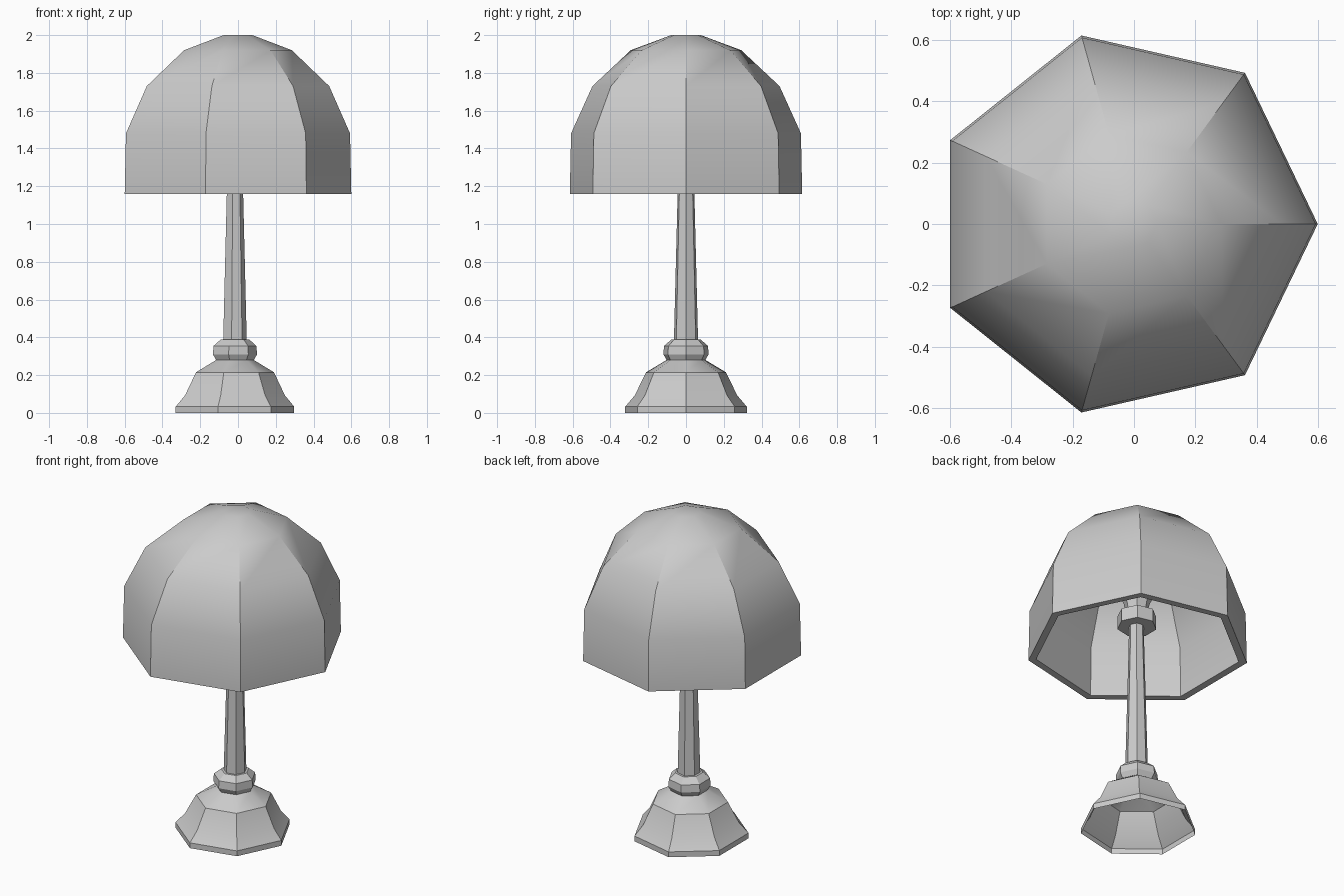
import bpy
import bmesh
import math

if "Cube" in bpy.data.objects:
    bpy.data.objects.remove(bpy.data.objects["Cube"])

SIDES = 7


def lathe(name, profile, x0, cap_start=False, cap_end=False):
    """Stack seven-sided rings (radius, z); each ring's bounding box is centred on x0."""
    bm = bmesh.new()
    shift = (1 - math.cos(math.pi / SIDES)) / 2
    rings = []
    for r, z in profile:
        ring = []
        for i in range(SIDES):
            a = 2 * math.pi * i / SIDES
            ring.append(bm.verts.new((x0 + r * (math.cos(a) - shift), r * math.sin(a), z)))
        rings.append(ring)
    for low, high in zip(rings, rings[1:]):
        for i in range(SIDES):
            j = (i + 1) % SIDES
            bm.faces.new((low[i], low[j], high[j], high[i]))
    if cap_start:
        bm.faces.new(rings[0][::-1])
    if cap_end:
        bm.faces.new(rings[-1])
    mesh = bpy.data.meshes.new(name)
    bm.to_mesh(mesh)
    bm.free()
    obj = bpy.data.objects.new(name, mesh)
    bpy.context.collection.objects.link(obj)
    bpy.ops.object.select_all(action='DESELECT')
    obj.select_set(True)
    bpy.context.view_layer.objects.active = obj
    bpy.ops.object.shade_smooth_by_angle(angle=math.radians(30))
    return obj


STAND_X = -0.016

# Hollow flared foot
lathe("base", [(0.33, 0), (0.33, 0.033), (0.278, 0.093), (0.217, 0.215), (0.105, 0.28)], STAND_X)

# Rounded collar above the foot
lathe("collar", [(0.105, 0.28), (0.123, 0.31), (0.119, 0.355), (0.08, 0.388), (0.06, 0.388)], STAND_X)

# Tapered pole
lathe("pole", [(0.0655, 0.385), (0.0455, 1.16), (0.043, 1.31)], STAND_X)

# Socket under the shade
lathe("socket", [(0.112, 1.30), (0.112, 1.38), (0.065, 1.40)], STAND_X, True, True)

# Bulb hidden inside the shade
lathe("bulb", [(0.06, 1.39), (0.075, 1.46), (0.12, 1.55), (0.12, 1.62), (0.07, 1.69)],
      STAND_X, True, True)

# Thick domed shade: inner surface up from the crown, round the rim, then outer surface
lathe("shade", [(0.07, 1.95), (0.28, 1.875), (0.467, 1.70), (0.577, 1.47), (0.585, 1.16),
                (0.631, 1.16), (0.624, 1.48), (0.508, 1.73), (0.30, 1.92), (0.08, 2.0)],
      0, True, True)
